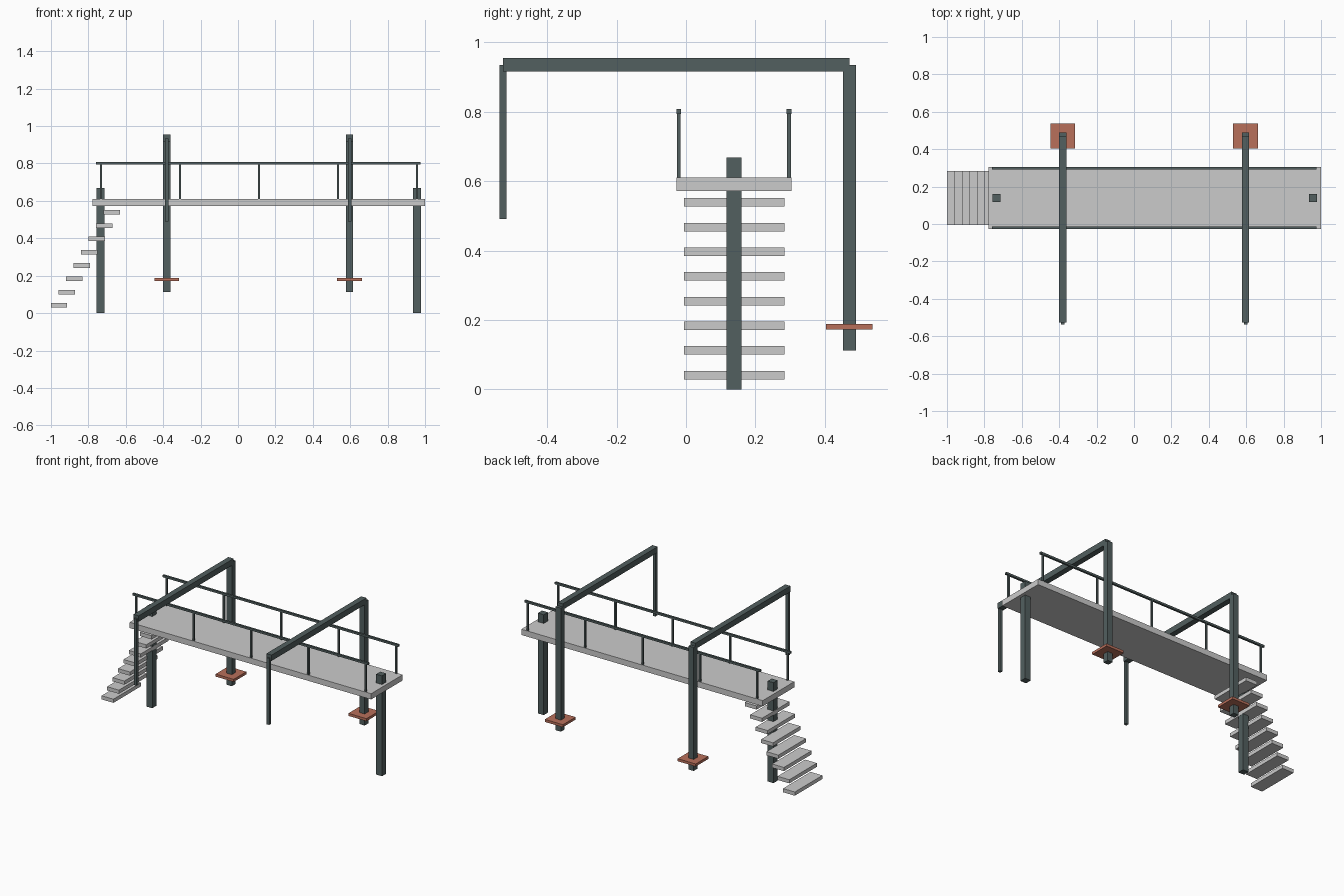
import bpy, bmesh
from mathutils import Vector

if "Cube" in bpy.data.objects:
    bpy.data.objects.remove(bpy.data.objects["Cube"])


def material(name, rgb):
    m = bpy.data.materials.new(name)
    m.diffuse_color = (*rgb, 1)
    m.use_nodes = True
    m.node_tree.nodes["Principled BSDF"].inputs["Base Color"].default_value = m.diffuse_color
    return m


STEEL = material("dark grey steel", (0.085, 0.115, 0.115))
CONCRETE = material("light concrete", (0.6, 0.6, 0.6))
BRICK = material("terracotta", (0.48, 0.16, 0.105))


def box(name, x, y, z, mat):
    """Box from (min, max) pairs on each axis."""
    bm = bmesh.new()
    bmesh.ops.create_cube(bm, size=1)
    lo, hi = Vector((x[0], y[0], z[0])), Vector((x[1], y[1], z[1]))
    for v in bm.verts:
        v.co = Vector(((lo[i] + hi[i]) / 2 + v.co[i] * (hi[i] - lo[i])) for i in range(3))
    me = bpy.data.meshes.new(name)
    bm.to_mesh(me)
    bm.free()
    me.materials.append(mat)
    ob = bpy.data.objects.new(name, me)
    bpy.context.collection.objects.link(ob)
    return ob


def around(c, width):
    return (c - width / 2, c + width / 2)


MID_X, MID_Y = 0.1115, 0.138

# walkway deck
box("deck", (-0.778, 1.0), (-0.028, 0.304), (0.572, 0.610), CONCRETE)

# pillars that carry the deck and poke through it
for side, label in ((-1, "left"), (1, "right")):
    box(f"{label}_pillar", around(MID_X + side * 0.846, 0.043),
        around(MID_Y, 0.043), (0, 0.668), STEEL)

# floating stair treads
for i in range(8):
    x, z = -1 + i * 0.0402, 0.029 + i * 0.0711
    box(f"stair_tread_{i + 1}", (x, x + 0.087), (-0.006, 0.284), (z, z + 0.0245), CONCRETE)

# handrails with five balusters on each side
for side, label in ((-1, "front"), (1, "back")):
    y = MID_Y + side * 0.159
    box(f"{label}_handrail", around(MID_X - 0.002, 1.735), around(y, 0.0135), (0.794, 0.808), STEEL)
    for i in range(5):
        box(f"{label}_baluster_{i + 1}", around(MID_X + (i - 2) * 0.4225, 0.011),
            around(y, 0.011), (0.605, 0.80), STEEL)

# overhead frames: tall column with collar plate, beam, hanging post
for x, label in ((-0.381, "left"), (0.597, "right")):
    box(f"{label}_column", around(x, 0.038), around(0.4715, 0.038), (0.112, 0.934), STEEL)
    box(f"{label}_beam", around(x, 0.038), (-0.527, 0.4705), (0.916, 0.955), STEEL)
    box(f"{label}_hanging_post", around(x, 0.019), around(-0.5275, 0.019), (0.491, 0.934), STEEL)
    box(f"{label}_collar_plate", around(x, 0.133), around(0.4705, 0.133), (0.172, 0.189), BRICK)
